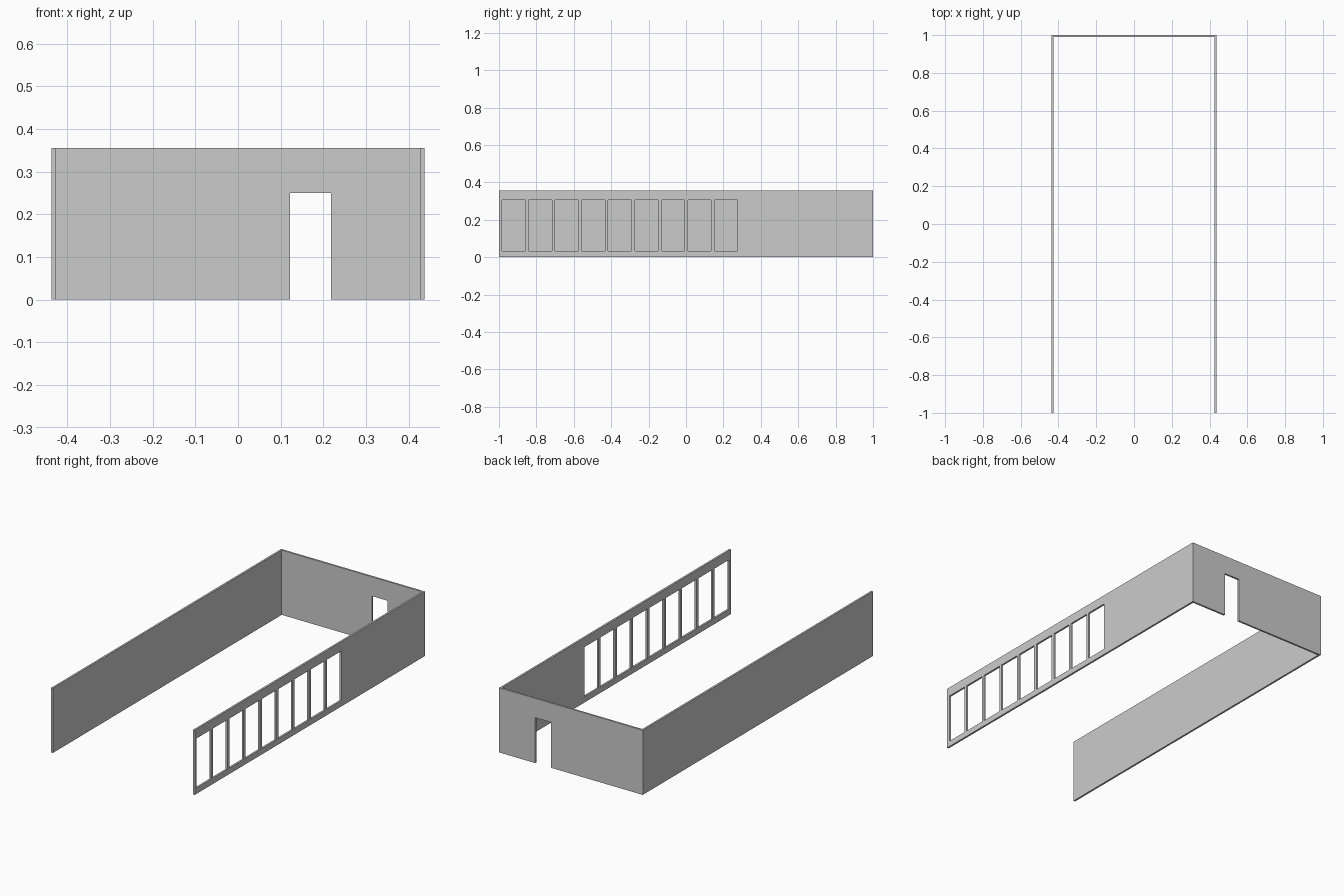
import bpy
from math import radians

if "Cube" in bpy.data.objects:
    bpy.data.objects.remove(bpy.data.objects["Cube"])

W, L, H, T = 0.437, 1.0, 0.356, 0.0105   # half width, half length, height, wall thickness


def wall(name, outline, openings, location, turn):
    """Upright slab: a filled flat profile with openings, extruded to wall thickness."""
    curve = bpy.data.curves.new(name, 'CURVE')
    curve.dimensions = '2D'
    curve.fill_mode = 'BOTH'
    curve.extrude = T / 2
    for loop in [outline] + openings:
        spline = curve.splines.new('POLY')
        spline.points.add(len(loop) - 1)
        for point, (u, v) in zip(spline.points, loop):
            point.co = (u, v, 0, 1)
        spline.use_cyclic_u = True
    ob = bpy.data.objects.new(name, curve)
    bpy.context.collection.objects.link(ob)
    ob.location = location
    ob.rotation_euler = (radians(90), 0, radians(turn))
    bpy.ops.object.select_all(action='DESELECT')
    ob.select_set(True)
    bpy.context.view_layer.objects.active = ob
    bpy.ops.object.convert(target='MESH')
    bpy.ops.object.shade_flat()
    return ob


def rect(u0, u1, v0, v1):
    return [(u0, v0), (u1, v0), (u1, v1), (u0, v1)]


# Side walls: plain on the left, nine tall windows on the right
side = rect(-L, L, 0, H)
windows = [rect(y, y + 0.124, 0.032, 0.305)
           for y in (-0.983 + 0.1418 * i for i in range(9))]
wall("left_wall", side, [], (-W + T / 2, 0, 0), 90)
wall("window_wall", side, windows, (W - T / 2, 0, 0), 90)

# Back wall between the sides, with a doorway open to the floor
b, d0, d1, dh = W - T, 0.122, 0.218, 0.25
wall("door_wall",
     [(-b, 0), (d0, 0), (d0, dh), (d1, dh), (d1, 0), (b, 0), (b, H), (-b, H)],
     [], (0, L - T / 2, 0), 0)
